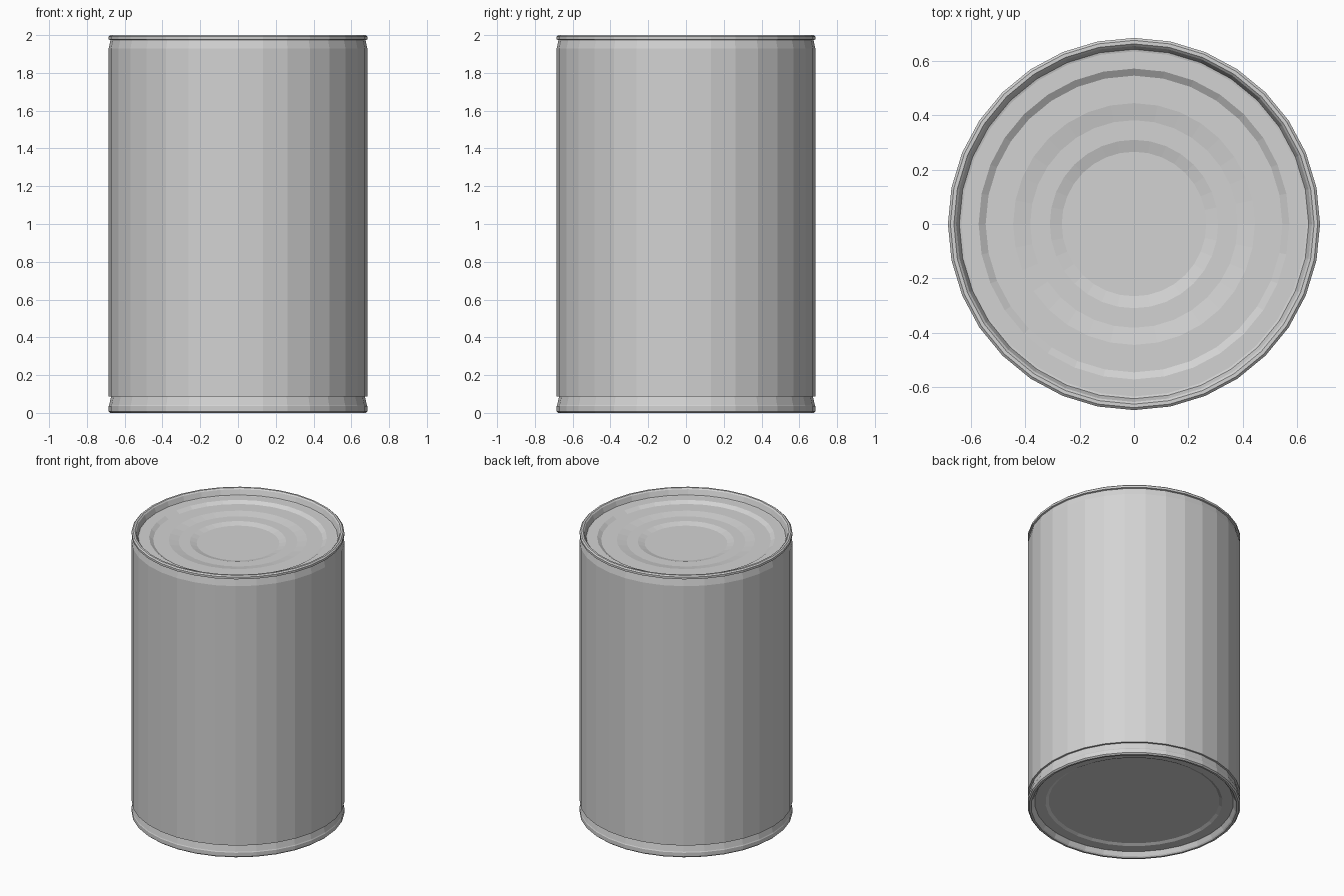
import bpy, bmesh, math

if "Cube" in bpy.data.objects:
    bpy.data.objects.remove(bpy.data.objects["Cube"])

SIDES = 32

metal = bpy.data.materials.new("tin grey")
metal.diffuse_color = (0.65, 0.65, 0.65, 1.0)
metal.use_nodes = True
metal.node_tree.nodes["Principled BSDF"].inputs["Base Color"].default_value = metal.diffuse_color


def lathe(name, profile):
    """Spin an (r, z) profile round z; points with r = 0 close into a cap."""
    bm = bmesh.new()
    rings = []
    for r, z in profile:
        if r == 0:
            rings.append([bm.verts.new((0, 0, z))] * SIDES)
        else:
            rings.append([bm.verts.new((r * math.cos(math.tau * i / SIDES),
                                        r * math.sin(math.tau * i / SIDES), z))
                          for i in range(SIDES)])
    for a, b in zip(rings, rings[1:]):
        for i in range(SIDES):
            j = (i + 1) % SIDES
            quad = list(dict.fromkeys((a[i], a[j], b[j], b[i])))
            bm.faces.new(quad)
    mesh = bpy.data.meshes.new(name)
    bm.to_mesh(mesh)
    bm.free()
    mesh.materials.append(metal)
    obj = bpy.data.objects.new(name, mesh)
    bpy.context.collection.objects.link(obj)
    return obj


# Bottom: recessed panel, rolled rim and tapering neck
lathe("bottom_end", [
    (0, 0.045), (0.55, 0.045), (0.57, 0.035), (0.64, 0.035),
    (0.655, 0.008), (0.663, 0), (0.676, 0), (0.685, 0.008),
    (0.685, 0.036), (0.682, 0.042), (0.672, 0.087)])

# Wall: wrapped sleeve standing slightly proud of the necks
lathe("can_wall", [(0.672, 0.087), (0.685, 0.087), (0.685, 1.928)])

# Top: neck, rolled rim and lid stepping down toward the centre
lathe("top_lid", [
    (0.685, 1.928), (0.675, 1.974), (0.685, 1.977), (0.685, 1.992),
    (0.676, 2.0), (0.663, 2.0), (0.655, 1.992), (0.643, 1.957),
    (0.635, 1.955), (0.572, 1.955), (0.546, 1.938), (0.445, 1.938),
    (0.382, 1.927), (0.31, 1.927), (0.266, 1.915), (0, 1.915)])
